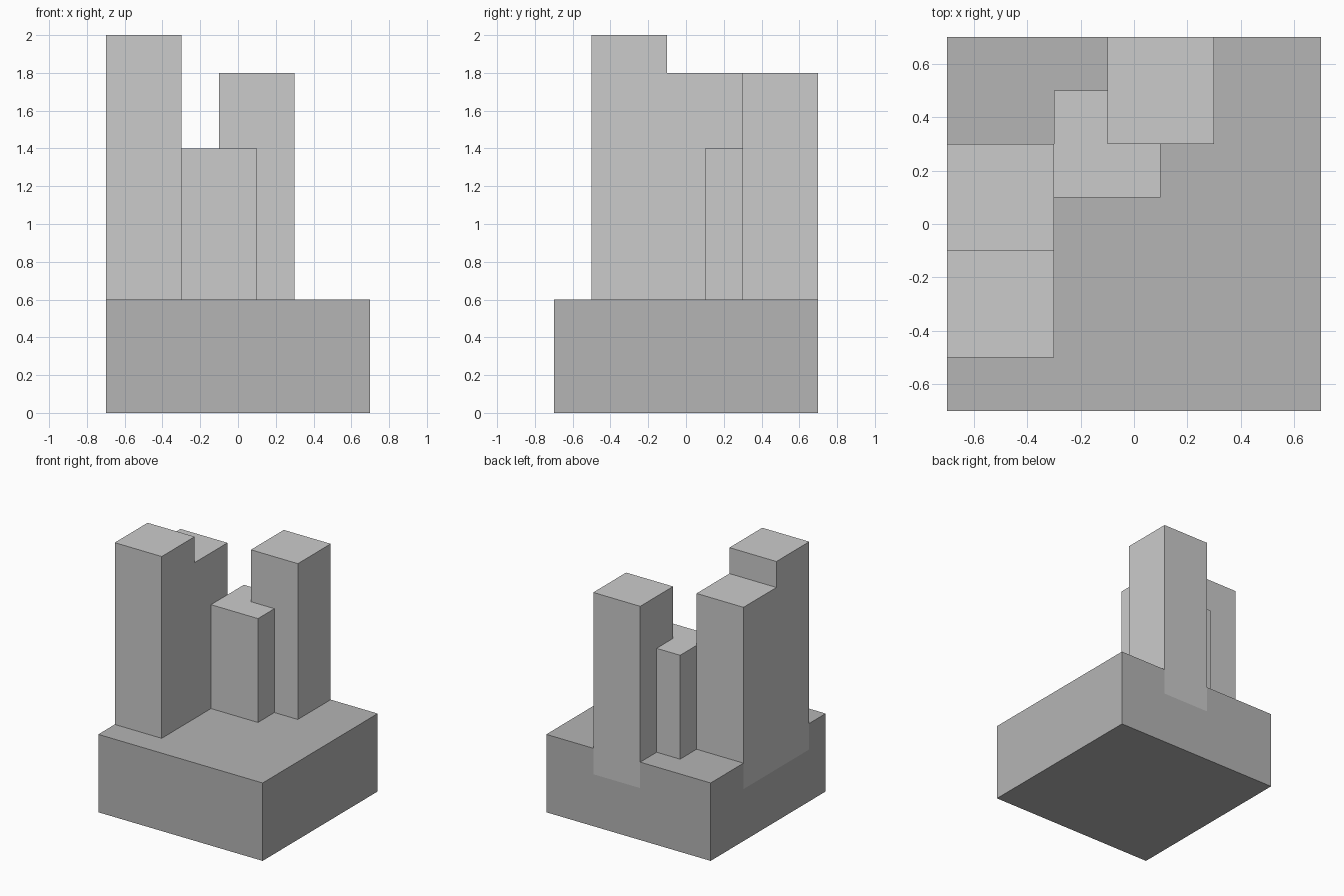
import bpy
import bmesh

if "Cube" in bpy.data.objects:
    bpy.data.objects.remove(bpy.data.objects["Cube"])


def grey(name, colour):
    mat = bpy.data.materials.new(name)
    mat.diffuse_color = (*colour, 1)
    mat.use_nodes = True
    mat.node_tree.nodes["Principled BSDF"].inputs["Base Color"].default_value = mat.diffuse_color
    return mat


def box(name, x, y, z, mat=None):
    """Box spanning the given (min, max) ranges."""
    bm = bmesh.new()
    bmesh.ops.create_cube(bm, size=1)
    for v in bm.verts:
        v.co = [r[0] if c < 0 else r[1] for c, r in zip(v.co, (x, y, z))]
    mesh = bpy.data.meshes.new(name)
    bm.to_mesh(mesh)
    bm.free()
    if mat:
        mesh.materials.append(mat)
    obj = bpy.data.objects.new(name, mesh)
    bpy.context.collection.objects.link(obj)
    return obj


base_grey = grey("base grey", (0.46, 0.46, 0.46))
shaft_grey = grey("shaft grey", (0.71, 0.71, 0.73))

# Square base block
base = box("base", (-0.7, 0.7), (-0.7, 0.7), (0, 0.6), base_grey)

# Towers: min x, min y, top height; shafts are sunk 0.2 into the base
SIZE, FOOT = 0.4, 0.4
towers = {
    "tall_left_tower": (-0.7, -0.5, 2.0),
    "left_tower": (-0.7, -0.1, 1.8),
    "middle_tower": (-0.3, 0.1, 1.4),
    "back_tower": (-0.1, 0.3, 1.8),
}
for name, (x, y, top) in towers.items():
    xr, yr = (x, x + SIZE), (y, y + SIZE)
    # Shaft and the lighter cube on top of it
    shaft = box(name + "_shaft", xr, yr, (FOOT, top - SIZE), shaft_grey)
    box(name + "_cap", xr, yr, (top - SIZE, top))
    # Socket in the base, so the flush shaft sides show cleanly
    cut = base.modifiers.new(name + "_socket", "BOOLEAN")
    cut.operation = "DIFFERENCE"
    cut.solver = "EXACT"
    cut.object = shaft
